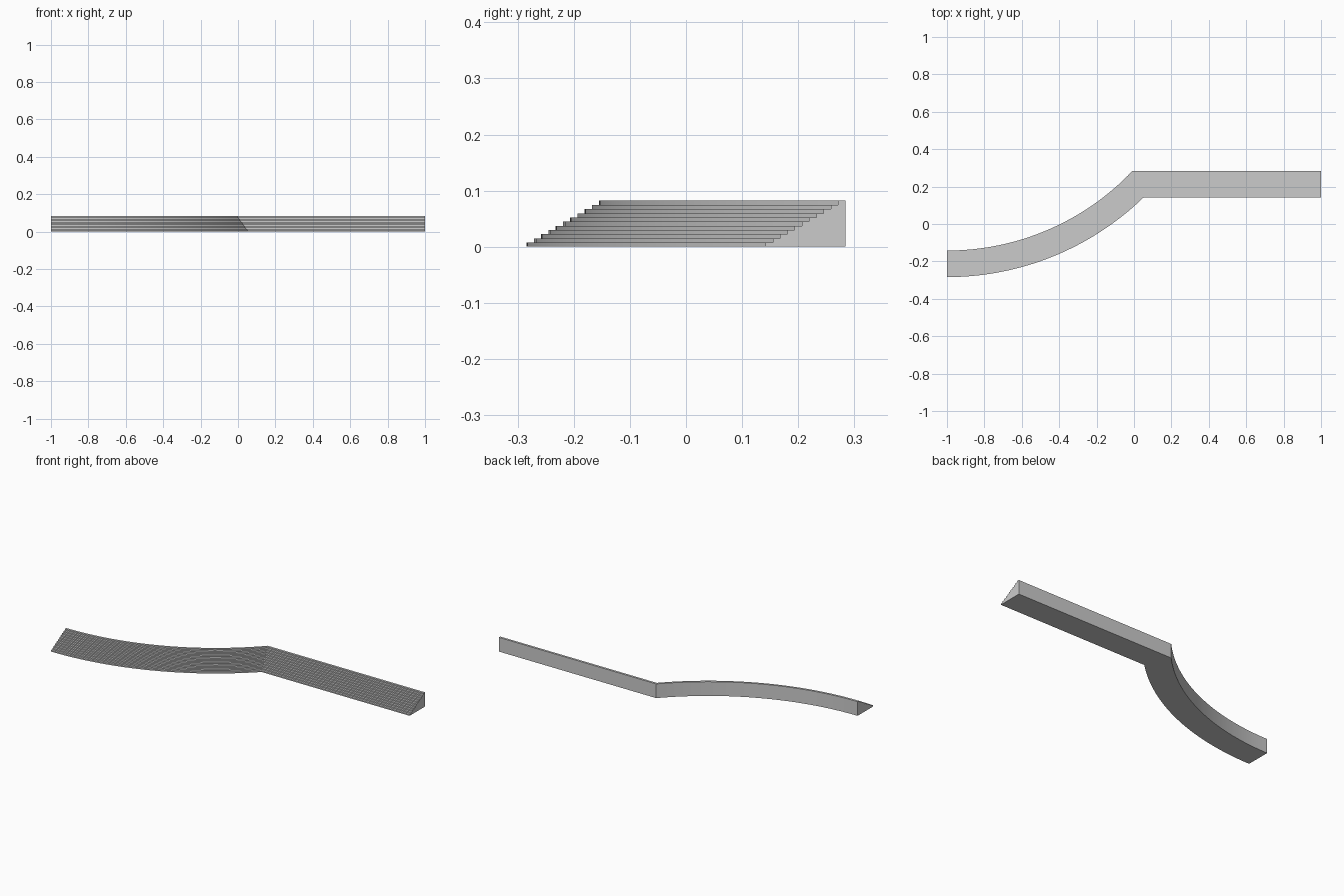
import bpy, bmesh, math

if "Cube" in bpy.data.objects:
    bpy.data.objects.remove(bpy.data.objects["Cube"])

STEPS = 11
HEIGHT = 0.082
FRONT_Y, BACK_Y = 0.142, 0.284      # straight wing front and back
CX, CY = -1.0, 1.226                # centre of the curved wing
R_FRONT = 1.51
RISE = HEIGHT / STEPS
TREAD = (BACK_Y - FRONT_Y) / STEPS
SEGMENTS = 32

# Stepped cross-section: (distance back from front edge, height)
profile = [(0.0, 0.0)]
for k in range(STEPS):
    profile += [(k * TREAD, (k + 1) * RISE), ((k + 1) * TREAD, (k + 1) * RISE)]
    if k < STEPS - 1:
        continue
profile.append((STEPS * TREAD, 0.0))


def curved_section(t):
    """Section on the curved wing, ending in a mitre against the straight wing."""
    pts = []
    for d, z in profile:
        r = R_FRONT - d
        a = t * math.acos((CY - FRONT_Y - d) / r)
        pts.append((CX + r * math.sin(a), CY - r * math.cos(a), z))
    return pts


sections = [curved_section(i / SEGMENTS) for i in range(SEGMENTS + 1)]
sections.append([(1.0, FRONT_Y + d, z) for d, z in profile])

# Loft the sections and cap both ends
bm = bmesh.new()
rings = [[bm.verts.new(p) for p in s] for s in sections]
n = len(profile)
for a, b in zip(rings, rings[1:]):
    for j in range(n):
        k = (j + 1) % n
        bm.faces.new((a[j], b[j], b[k], a[k]))
bm.faces.new(rings[0])
bm.faces.new(rings[-1])
bmesh.ops.recalc_face_normals(bm, faces=bm.faces)

mesh = bpy.data.meshes.new("stepped_seating")
bm.to_mesh(mesh)
bm.free()
seating = bpy.data.objects.new("stepped_seating", mesh)
bpy.context.collection.objects.link(seating)
bpy.context.view_layer.objects.active = seating
seating.select_set(True)
bpy.ops.object.shade_smooth_by_angle(angle=math.radians(30))
